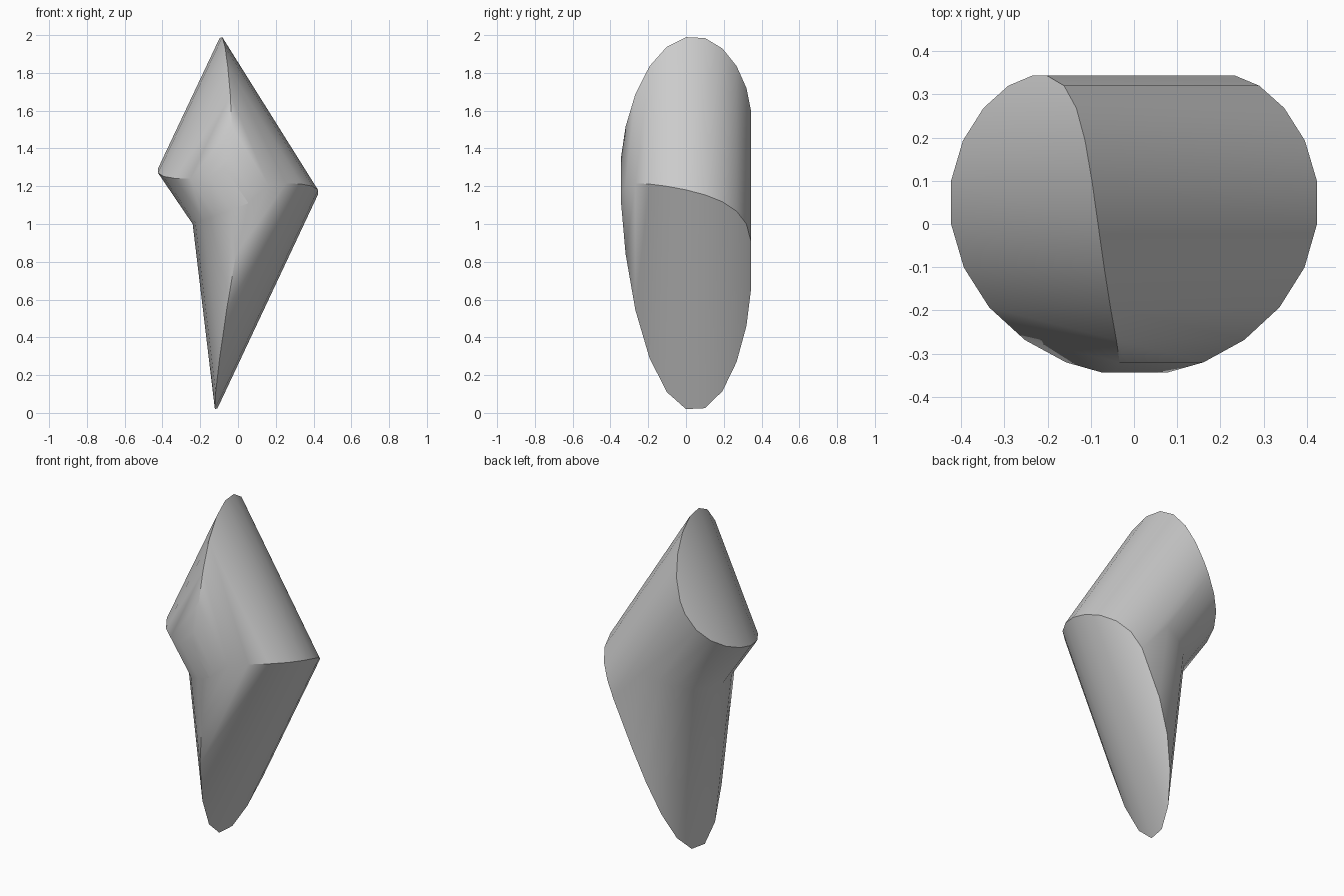
import bpy, bmesh, math
from mathutils import Vector

cube = bpy.data.objects.get("Cube")
if cube:
    bpy.data.objects.remove(cube)

R = 0.345          # half thickness of the bent tube
STEPS = 10         # facets across the thickness

# Front outline, counter-clockwise: apex, left corner, notch, tip, right corner
OUTLINE = [(-0.09, 2), (-0.43, 1.28), (-0.24, 1), (-0.12, 0), (0.43, 1.17)]
# Side radius and depth centre: tube sides are round, oblique ends are flatter
TUBE, END = (0.335, 0.0, R), (0.47, 0.1, 0.47)
SIDES = [END, TUBE, TUBE, END, TUBE]


def inset(side, y):
    """How far a rounded side recedes at depth y."""
    depth, centre, radius = side
    return depth * (1 - math.sqrt(max(0, 1 - ((y - centre) / radius) ** 2)))


def side_line(i, y):
    """Outward normal and offset of one side of the outline at depth y."""
    a, b = Vector(OUTLINE[i]), Vector(OUTLINE[(i + 1) % len(OUTLINE)])
    d = (b - a).normalized()
    n = Vector((d.y, -d.x))
    return n, n.dot(a) - inset(SIDES[i], y)


def corner(i, y):
    """Mitre point where two neighbouring sides meet."""
    (n, p), (m, q) = side_line(i - 1, y), side_line(i, y)
    det = n.x * m.y - n.y * m.x
    return ((p * m.y - q * n.y) / det, y, (n.x * q - m.x * p) / det)


# Rings of mitred corners lofted from front to back
bm = bmesh.new()
rings = []
for k in range(STEPS + 1):
    t = math.radians(-85 + 170 * k / STEPS)
    rings.append([bm.verts.new(corner(i, R * math.sin(t))) for i in range(len(OUTLINE))])
for a, b in zip(rings, rings[1:]):
    for i in range(len(OUTLINE)):
        j = (i + 1) % len(OUTLINE)
        bm.faces.new((a[i], a[j], b[j], b[i]))
bm.faces.new(rings[0])
bm.faces.new(rings[-1])
bmesh.ops.recalc_face_normals(bm, faces=bm.faces)

mesh = bpy.data.meshes.new("bent_tube")
bm.to_mesh(mesh)
bm.free()
body = bpy.data.objects.new("bent_tube", mesh)
bpy.context.collection.objects.link(body)

# Plain grey
grey = bpy.data.materials.new("grey")
grey.use_nodes = True
colour = (0.6, 0.6, 0.6, 1)
grey.diffuse_color = colour
grey.node_tree.nodes["Principled BSDF"].inputs["Base Color"].default_value = colour
mesh.materials.append(grey)

bpy.context.view_layer.objects.active = body
body.select_set(True)
bpy.ops.object.shade_smooth_by_angle(angle=math.radians(40))
